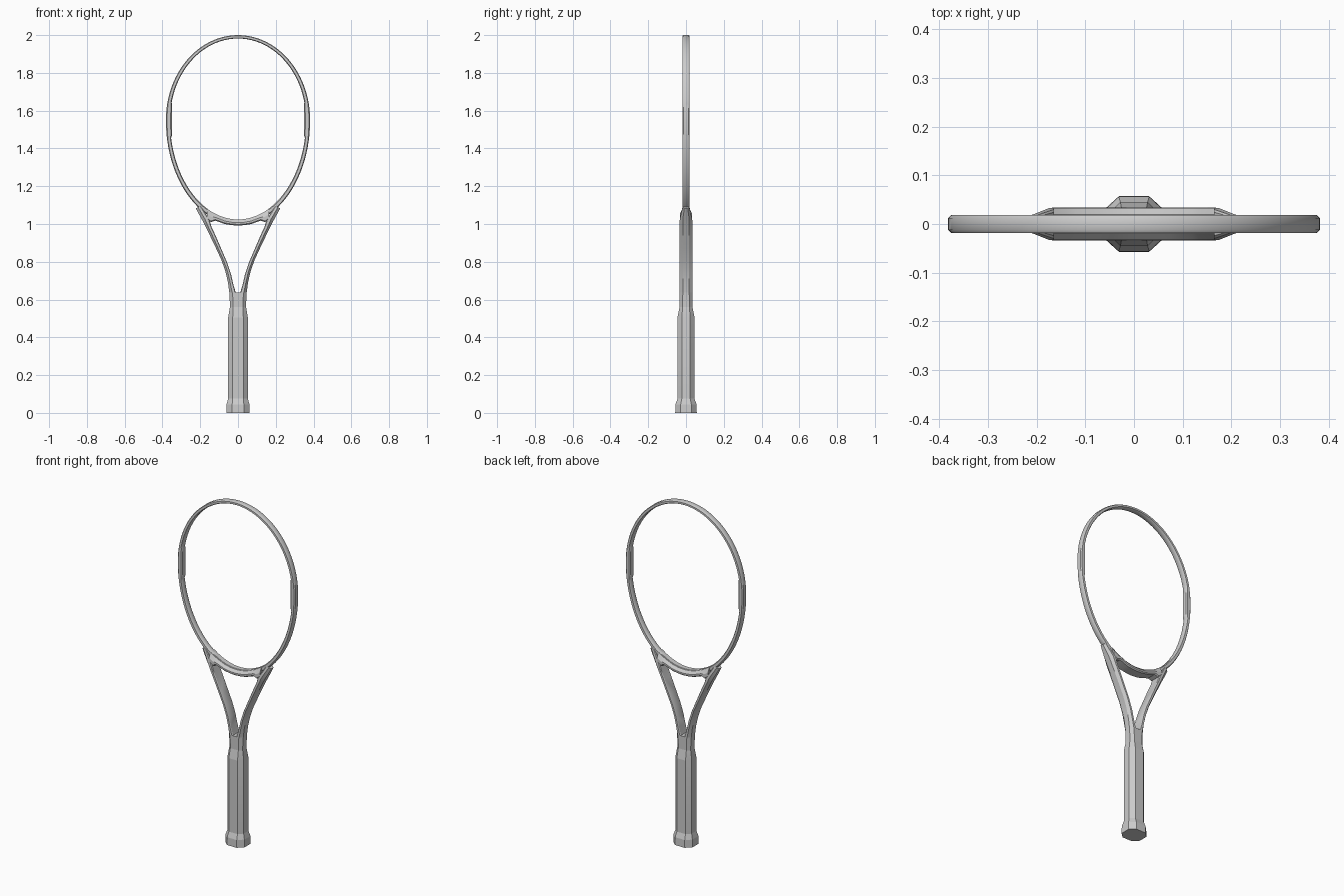
import bpy, bmesh, math

if "Cube" in bpy.data.objects:
    bpy.data.objects.remove(bpy.data.objects["Cube"])


def loft(name, rings, closed=False, mirror=False, angle=30):
    """Skin a list of equal-length point rings into a solid object."""
    bm = bmesh.new()
    vs = [[bm.verts.new(p) for p in r] for r in rings]
    n, m = len(vs), len(vs[0])
    for i in range(n if closed else n - 1):
        a, b = vs[i], vs[(i + 1) % n]
        for j in range(m):
            k = (j + 1) % m
            bm.faces.new((a[j], a[k], b[k], b[j]))
    if not closed:
        bm.faces.new(vs[0][::-1])
        bm.faces.new(vs[-1])
    bmesh.ops.recalc_face_normals(bm, faces=bm.faces)
    me = bpy.data.meshes.new(name)
    bm.to_mesh(me)
    bm.free()
    ob = bpy.data.objects.new(name, me)
    bpy.context.collection.objects.link(ob)
    bpy.ops.object.select_all(action='DESELECT')
    ob.select_set(True)
    bpy.context.view_layer.objects.active = ob
    if mirror:
        ob.modifiers.new("Mirror", 'MIRROR').use_mirror_merge = False
    bpy.ops.object.shade_smooth_by_angle(angle=math.radians(angle))
    return ob


def octagon(z, hx, hy, fx, fy):
    """Octagon with half sizes hx, hy and half flats fx, fy."""
    return [(hx, -fy, z), (hx, fy, z), (fx, hy, z), (-fx, hy, z),
            (-hx, fy, z), (-hx, -fy, z), (-fx, -hy, z), (fx, -hy, z)]


CZ = 1.55  # height of the widest part of the head


def egg(t, a, top, bottom):
    s = math.sin(t)
    return a * math.cos(t), CZ + s * (top if s > 0 else bottom)


# Head hoop: egg-shaped sweep, thicker inside at both sides
angles = [2 * math.pi * i / 96 for i in range(96)]
edges = [math.asin(0.085 / 0.43), math.asin(0.085 / 0.526)]
for e, sgn in ((edges[0], 1), (edges[1], -1)):
    for d in (-0.006, 0.02):
        t = sgn * (e + d)
        angles += [t % (2 * math.pi), (math.pi - t) % (2 * math.pi)]
rings = []
for t in sorted(angles):
    ox, oz = egg(t, 0.382, 0.45, 0.553)
    ix, iz = egg(t, 0.360, 0.432, 0.526)
    if abs(iz - CZ) < 0.085:
        ix = math.copysign(0.350, ix)
    ring = []
    for f, y in ((0, -.012), (.2, -.018), (.8, -.018), (1, -.012),
                 (1, .012), (.8, .018), (.2, .018), (0, .012)):
        ring.append((ox + (ix - ox) * f, y, oz + (iz - oz) * f))
    rings.append(ring)
loft("head_hoop", rings, closed=True, angle=40)

# Throat bridge: thick lower lip that chamfers into the hoop
rings = []
for x, low in ((-.165, 1.025), (-.143, 1.01), (-.12, 1.018), (-.07, 1.0),
               (-.035, .994), (0, .992), (.035, .994), (.07, 1.0),
               (.12, 1.018), (.143, 1.01), (.165, 1.025)):
    up = CZ - 0.528 * math.sqrt(1 - (x / 0.360) ** 2)
    mid = low + (up - low) * 0.5
    rings.append([(x, -.027, low), (x, -.033, low + .006), (x, -.033, mid),
                  (x, -.019, up), (x, .019, up), (x, .033, mid),
                  (x, .033, low + .006), (x, .027, low)])
loft("throat_bridge", rings)

# Throat arms: outer point, inner point, half depth
stations = [(.046, .637, .012, .637, .034), (.053, .69, .026, .685, .034),
            (.067, .75, .037, .735, .034), (.088, .81, .057, .795, .034),
            (.118, .875, .085, .86, .034), (.154, .95, .118, .937, .034),
            (.176, .995, .140, .985, .034), (.193, 1.027, .150, 1.02, .033),
            (.224, 1.083, .196, 1.095, .018)]
rings = []
for ox, oz, ix, iz, h in stations:
    ring = []
    for f, y in ((0, -.5), (.45, -1), (.88, -1), (1, -.85),
                 (1, .85), (.88, 1), (.45, 1), (0, .5)):
        ring.append((ox + (ix - ox) * f, y * h, oz + (iz - oz) * f))
    rings.append(ring)
loft("throat_arm", rings, mirror=True)

# Shaft
loft("shaft", [octagon(.50, .043, .034, .026, .018),
               octagon(.58, .043, .034, .026, .018),
               octagon(.637, .046, .034, .029, .017)], angle=20)

# Octagonal grip, tapering at its upper end
loft("grip", [octagon(.05, .052, .045, .028, .022),
              octagon(.505, .052, .045, .028, .022),
              octagon(.56, .043, .034, .026, .018)], angle=10)

# Flared butt cap
loft("butt_cap", [octagon(0, .062, .057, .031, .029),
                  octagon(.045, .061, .056, .031, .028),
                  octagon(.075, .052, .045, .028, .022)], angle=10)
